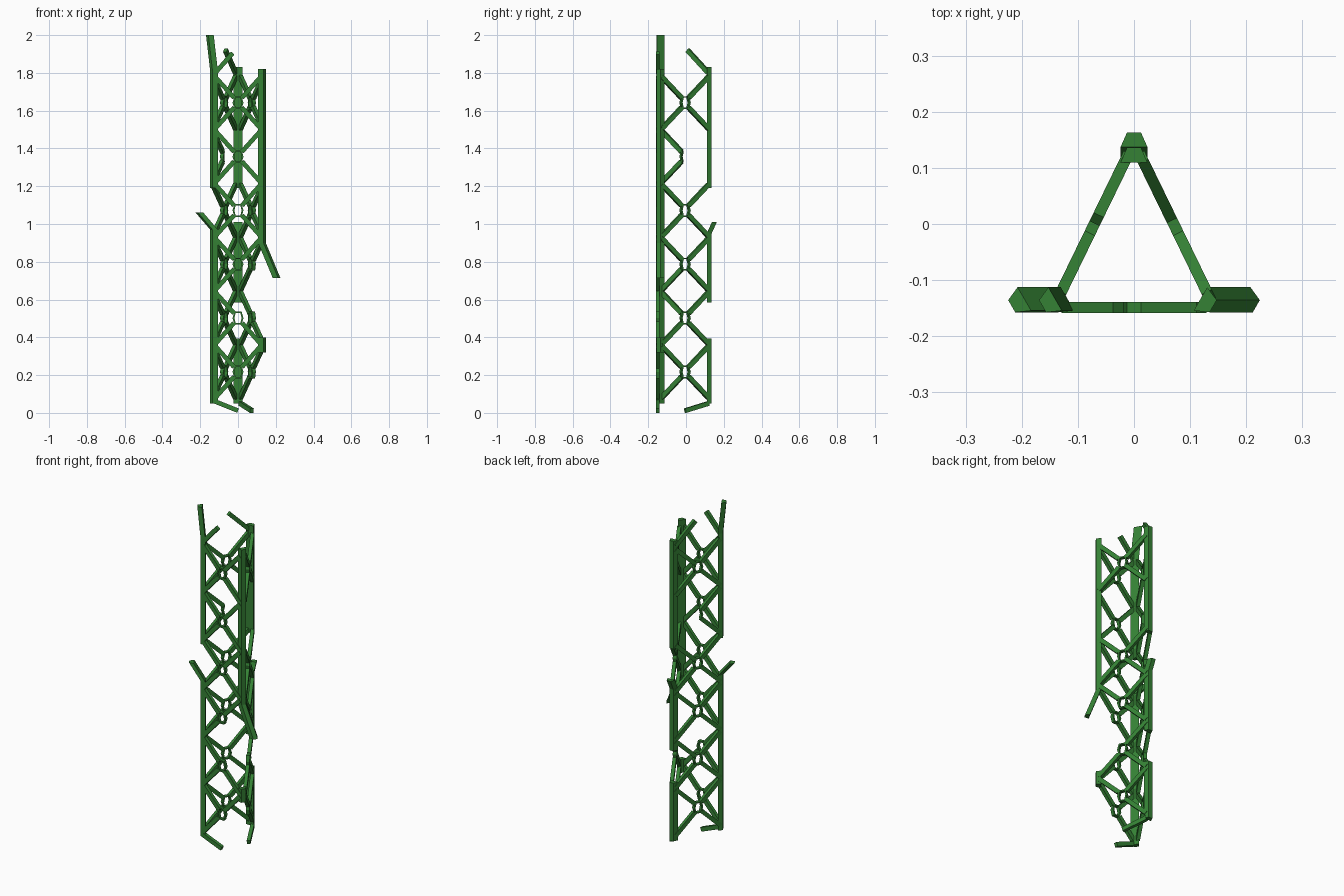
import bpy, bmesh, math
from mathutils import Vector

if "Cube" in bpy.data.objects:
    bpy.data.objects.remove(bpy.data.objects["Cube"])

mat = bpy.data.materials.new("green_paint")
mat.diffuse_color = (0.035, 0.22, 0.035, 1)
mat.use_nodes = True
mat.node_tree.nodes["Principled BSDF"].inputs["Base Color"].default_value = mat.diffuse_color

LEGS = {"left": (-0.1185, -0.1335), "right": (0.1185, -0.1335), "back": (0.0, 0.110)}
PITCH, FIRST = 0.285, 0.217
POST = [(0.024, 0), (0.0125, 0.026), (-0.0125, 0.026), (-0.024, 0)]


def finish(name, bm):
    bmesh.ops.recalc_face_normals(bm, faces=bm.faces)
    me = bpy.data.meshes.new(name)
    bm.to_mesh(me)
    bm.free()
    me.materials.append(mat)
    ob = bpy.data.objects.new(name, me)
    bpy.context.collection.objects.link(ob)


def loft(bm, rings):
    rows = [[bm.verts.new(p) for p in r] for r in rings]
    n = len(rows[0])
    for a, b in zip(rows, rows[1:]):
        for i in range(n):
            j = (i + 1) % n
            bm.faces.new((a[i], a[j], b[j], b[i]))
    bm.faces.new(rows[0])
    bm.faces.new(rows[-1])


def leg(name, which, path):
    """Half-hexagon post; path = (dx, dy, z) relative to the leg line."""
    cx, cy = LEGS[which]
    t = math.radians({"back": 0, "right": -120, "left": 120}[which])
    c, s = math.cos(t), math.sin(t)
    bm = bmesh.new()
    loft(bm, [[(cx + dx + c * x - s * y, cy + dy + s * x + c * y, z)
               for x, y in POST] for dx, dy, z in path])
    finish(name, bm)


def bar(bm, p, q, normal, width=0.024, depth=0.02):
    side = normal.cross((q - p).normalized()) * width / 2
    out = normal * depth / 2
    loft(bm, [[e + side + out, e - side + out, e - side - out, e + side - out]
              for e in (p, q)])


class Panel:
    """One side of the mast: local coordinates u across, z up."""
    def __init__(self, a, b):
        a, b = Vector((*LEGS[a], 0)), Vector((*LEGS[b], 0))
        self.u = (b - a).normalized()
        self.n = self.u.cross(Vector((0, 0, 1)))
        self.half = (b - a).length / 2 + 0.002
        self.mid = (a + b) / 2 + self.n * 0.0155

    def at(self, u, z, off=0):
        return self.mid + self.u * u + self.n * off + Vector((0, 0, z))

    def cell(self, name, z, arms, half_ring=False):
        bm = bmesh.new()
        # hexagonal joint ring
        outer = [(0.029, 0), (0.019, 0.034), (-0.019, 0.034),
                 (-0.029, 0), (-0.019, -0.034), (0.019, -0.034)]
        inner = [(u * 0.66, v * 0.78) for u, v in outer]
        for i in ((5, 0) if half_ring else range(6)):
            j = (i + 1) % 6
            loft(bm, [[self.at(outer[k][0], z + outer[k][1], 0.01),
                       self.at(inner[k][0], z + inner[k][1], 0.01),
                       self.at(inner[k][0], z + inner[k][1], -0.01),
                       self.at(outer[k][0], z + outer[k][1], -0.01)] for k in (i, j)])
        # diagonal arms to the legs
        for su, sv in arms:
            bar(bm, self.at(su * 0.021, z + sv * 0.026),
                self.at(su * self.half, z + sv * 0.137), self.n)
        finish(name, bm)

    def stub(self, name, a, b):
        bm = bmesh.new()
        bar(bm, self.at(*a), self.at(*b), self.n)
        finish(name, bm)


# broken legs with bent ends
leg("left_leg_lower", "left", [(0, 0, 0.05), (0, 0, 0.97), (-0.077, 0, 1.06)])
leg("left_leg_upper", "left", [(0, 0, 1.19), (0, 0, 1.81), (-0.022, 0, 2.0)])
leg("right_leg_stub", "right", [(0, 0, 0.32), (0, 0, 0.40)])
leg("right_leg_upper", "right", [(0.077, 0, 0.715), (0, 0, 0.9), (0, 0, 1.82)])
leg("back_leg_lower", "back", [(0, 0, 0.05), (0, 0, 0.395)])
leg("back_leg_middle", "back", [(0, 0, 0.585), (0, 0, 0.95), (0, 0.027, 1.01)])
leg("back_leg_upper", "back", [(0, 0, 1.19), (0, 0, 1.83)])

# cross bracing panels
panels = {"front": Panel("left", "right"), "right": Panel("right", "back"),
          "left": Panel("back", "left")}
ALL = [(-1, -1), (-1, 1), (1, -1), (1, 1)]
lost = {0: -1, 1: 1, 2: -1}   # arms lost where the right leg is gone
for i in range(6):
    z = FIRST + PITCH * i
    for side, p in panels.items():
        arms = list(ALL)
        to_right = {"front": 1, "right": -1}.get(side)
        if to_right and i in lost:
            arms.remove((to_right, lost[i]))
        if i == 4 and side == "right":
            continue
        if i == 4 and side == "left":
            p.cell("left_brace_broken", z, [(1, -1), (1, 1)], half_ring=True)
            continue
        p.cell(f"{side}_brace_{i + 1}", z, arms)

# snapped brace ends at top and bottom
f, r, l = panels["front"], panels["right"], panels["left"]
f.stub("bottom_front_stub", (-f.half, 0.06), (0.0, 0.0118))
r.stub("bottom_right_stub", (r.half, 0.05), (0.0, 0.0118))
f.stub("top_front_stub", (-f.half, 1.80), (-0.028, 1.905))
l.stub("top_left_stub", (-l.half, 1.80), (-0.015, 1.92))
